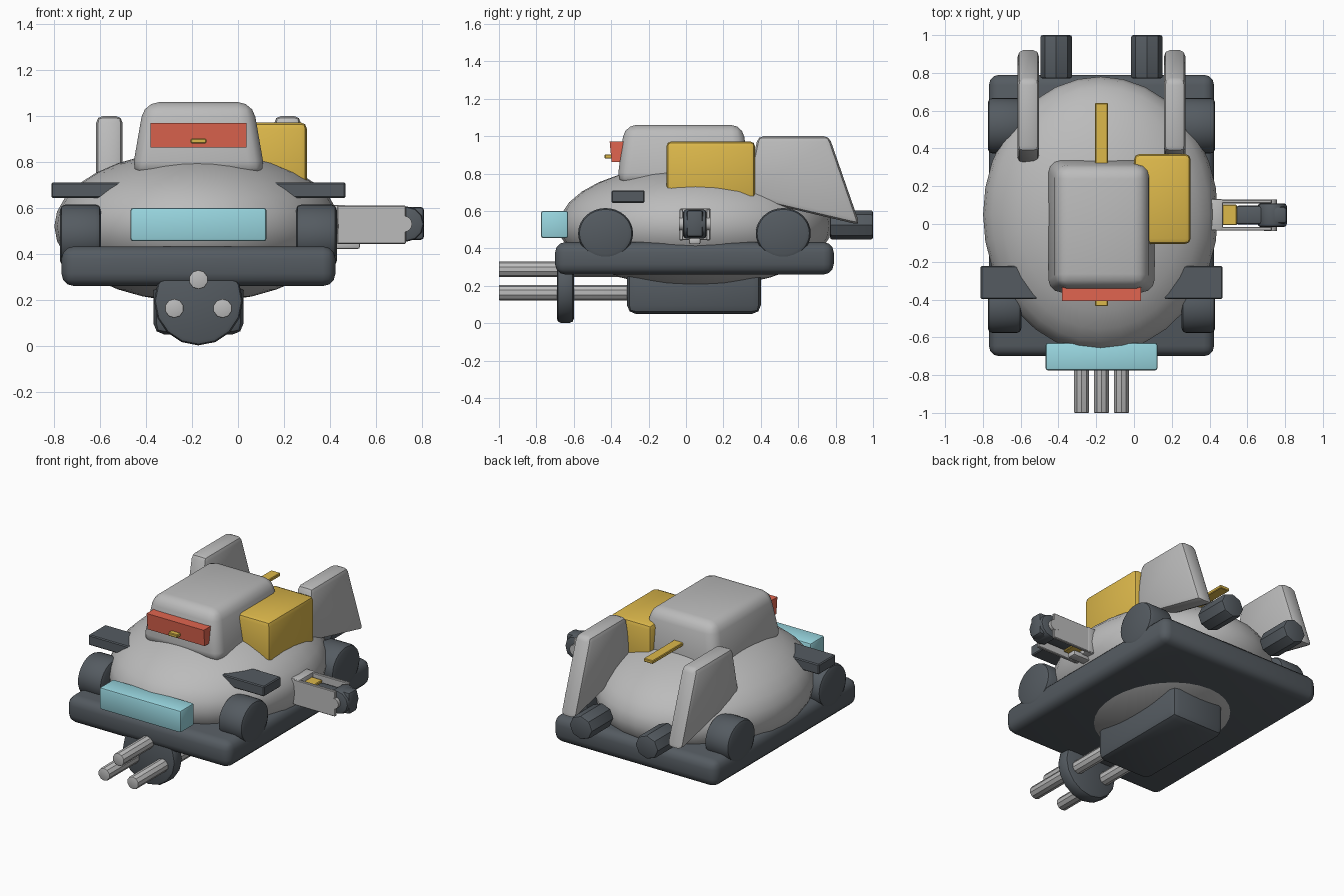
import bpy, bmesh
from math import radians, pi
from mathutils import Matrix, Vector

if "Cube" in bpy.data.objects:
    bpy.data.objects.remove(bpy.data.objects["Cube"])

C = -0.172  # centre line of the hull; the arm on one side shifts it off x = 0


def mat(name, col):
    m = bpy.data.materials.new(name)
    m.diffuse_color = (*col, 1)
    m.use_nodes = True
    m.node_tree.nodes["Principled BSDF"].inputs["Base Color"].default_value = m.diffuse_color
    return m


DARK = mat("dark_grey", (0.09, 0.105, 0.12))
LIGHT = mat("light_grey", (0.5, 0.5, 0.5))
YELLOW = mat("yellow", (0.72, 0.48, 0.07))
RED = mat("red", (0.75, 0.13, 0.08))
CYAN = mat("pale_blue", (0.32, 0.68, 0.75))


def finish(name, bm, m, bevel=0.0, seg=2, angle=35):
    """Bevel the sharp edges, then turn the bmesh into a shaded object."""
    bmesh.ops.recalc_face_normals(bm, faces=bm.faces)
    if bevel:
        edges = [e for e in bm.edges if e.calc_face_angle(0) > radians(50)]
        bmesh.ops.bevel(bm, geom=edges, offset=bevel, segments=seg,
                        profile=0.5, affect='EDGES', clamp_overlap=True)
    me = bpy.data.meshes.new(name)
    bm.to_mesh(me)
    bm.free()
    ob = bpy.data.objects.new(name, me)
    bpy.context.collection.objects.link(ob)
    me.materials.append(m)
    bpy.ops.object.select_all(action='DESELECT')
    ob.select_set(True)
    bpy.context.view_layer.objects.active = ob
    bpy.ops.object.shade_smooth_by_angle(angle=radians(angle))
    return ob


def box(name, x, y, z, m, bevel=0.0, seg=2, taper=(1, 1)):
    """Box from (min, max) ranges; taper scales the top face."""
    bm = bmesh.new()
    bmesh.ops.create_cube(bm, size=1)
    lo, hi = Vector((x[0], y[0], z[0])), Vector((x[1], y[1], z[1]))
    for v in bm.verts:
        if v.co.z > 0:
            v.co.x *= taper[0]
            v.co.y *= taper[1]
        v.co = (lo + hi) / 2 + v.co * (hi - lo)
    return finish(name, bm, m, bevel, seg)


def rod(name, axis, centre, radius, length, m, sides=32, bevel=0.0, squash=1.0, angle=35):
    """Cylinder along X or Y; squash scales its height."""
    bm = bmesh.new()
    bmesh.ops.create_cone(bm, cap_ends=True, segments=sides,
                          radius1=radius, radius2=radius, depth=length)
    turn = Matrix.Rotation(pi / 2, 4, 'Y' if axis == 'X' else 'X')
    bm.transform(Matrix.Translation(centre) @ Matrix.Diagonal((1, 1, squash, 1)) @ turn)
    return finish(name, bm, m, bevel, 2, angle)


def plate(name, profile, x, m, bevel=0.0):
    """Extrude a (y, z) outline across an x range."""
    bm = bmesh.new()
    f = bm.faces.new([bm.verts.new((x[0], y, z)) for y, z in profile])
    ext = bmesh.ops.extrude_face_region(bm, geom=[f])['geom']
    bmesh.ops.translate(bm, vec=(x[1] - x[0], 0, 0),
                        verts=[v for v in ext if isinstance(v, bmesh.types.BMVert)])
    return finish(name, bm, m, bevel)


# Egg-shaped hull
bm = bmesh.new()
bmesh.ops.create_uvsphere(bm, u_segments=32, v_segments=16, radius=1)
bm.transform(Matrix.Translation((C - 0.005, 0.05, 0.52)) @ Matrix.Diagonal((0.622, 0.73, 0.33, 1)))
finish("hull", bm, LIGHT)

# Base, cabin, visor, bumper
box("base_plate", (C - 0.596, C + 0.596), (-0.70, 0.79), (0.26, 0.433), DARK, 0.055, 3)
box("cabin", (C - 0.292, C + 0.292), (-0.37, 0.345), (0.74, 1.06), LIGHT, 0.065, 3, (0.81, 0.885))
plate("visor", [(-0.33, 0.862), (-0.398, 0.862), (-0.408, 0.97), (-0.33, 0.97)],
      (C - 0.208, C + 0.208), RED)
box("roof_bar", (C - 0.034, C + 0.034), (-0.435, 0.64), (0.88, 0.902), YELLOW, 0.004, 1)
box("front_bumper", (C - 0.296, C + 0.296), (-0.775, -0.63), (0.455, 0.60), CYAN, 0.012)
box("side_crate", (0.0, 0.30), (-0.105, 0.37), (0.62, 0.972), YELLOW, 0.028)

# Mirrored parts: wheels, canards, fins, exhausts
FIN = [(0.315, 0.67), (0.385, 1.0), (0.765, 1.0), (0.93, 0.525)]
for side, s in (("left", -1), ("right", 1)):
    for end, y in (("front", -0.43), ("rear", 0.52)):
        rod(f"{end}_{side}_wheel", 'X', (C + s * 0.513, y, 0.48), 0.147, 0.178, DARK,
            32, 0.025, 0.92)
    xs = sorted((C + s * 0.33, C + s * 0.64))
    box(f"{side}_canard", xs, (-0.398, -0.222), (0.643, 0.71), DARK, 0.006, 1)
    xs = sorted((C + s * 0.33, C + s * 0.445))
    plate(f"{side}_tail_fin", FIN, xs, LIGHT, 0.03)
    rod(f"{side}_exhaust", 'Y', (C + s * 0.24, 0.885, 0.525), 0.084, 0.23, DARK, 8, 0.012, 0.93, 25)

# Underslung gun: pod, disc, three barrels
box("gun_pod", (C - 0.195, C + 0.195), (-0.315, 0.40), (0.05, 0.32), DARK, 0.045)
rod("gun_disc", 'Y', (C, -0.645, 0.195), 0.193, 0.09, DARK, 16, 0.02)
for i, (dx, z) in enumerate(((0, 0.288), (-0.105, 0.163), (0.105, 0.163))):
    rod(f"barrel_{i + 1}", 'Y', (C + dx, -0.6, z), 0.042, 0.8, LIGHT, 10, 0.005, angle=25)

# Side arm: bracket with two cheeks, inner beam, pivot and head
AY = 0.047
box("arm_mount", (0.40, 0.47), (AY - 0.08, AY + 0.085), (0.445, 0.613), LIGHT, 0.008)
for n, dy in (("front", -0.072), ("rear", 0.072)):
    box(f"arm_{n}_cheek", (0.43, 0.73), (AY + dy - 0.01, AY + dy + 0.01), (0.443, 0.61), LIGHT, 0.004, 1)
box("arm_foot", (0.40, 0.53), (AY - 0.03, AY + 0.03), (0.422, 0.455), LIGHT, 0.008)
box("arm_block", (0.46, 0.545), (AY - 0.053, AY + 0.055), (0.47, 0.585), YELLOW, 0.004, 1)
box("arm_beam", (0.54, 0.76), (AY - 0.05, AY + 0.05), (0.475, 0.575), DARK, 0.015)
rod("arm_head", 'Y', (0.732, AY, 0.53), 0.077, 0.125, DARK, 12, 0.015)
box("arm_tip", (0.73, 0.81), (AY - 0.045, AY + 0.045), (0.46, 0.605), DARK, 0.018)
rod("arm_pivot", 'Y', (0.722, AY, 0.53), 0.035, 0.168, LIGHT, 16)
